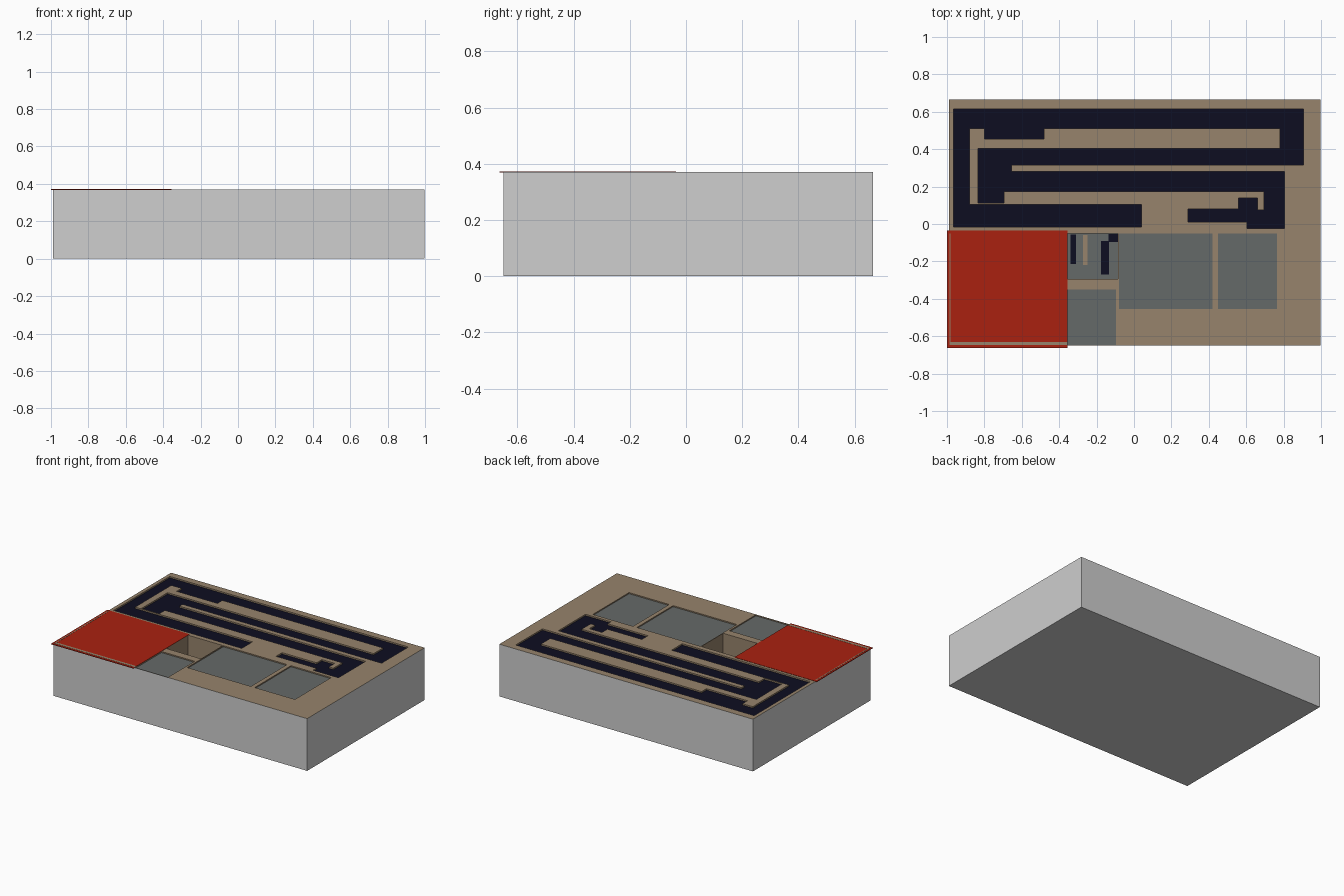
import bpy, bmesh

if "Cube" in bpy.data.objects:
    bpy.data.objects.remove(bpy.data.objects["Cube"])

def mat(name, rgb):
    m = bpy.data.materials.new(name)
    m.diffuse_color = (*rgb, 1)
    m.use_nodes = True
    m.node_tree.nodes["Principled BSDF"].inputs["Base Color"].default_value = m.diffuse_color
    return m

GREY = mat("casing grey", (0.62, 0.62, 0.62))
TAN = mat("tan board", (0.31, 0.23, 0.15))
NAVY = mat("dark navy", (0.004, 0.004, 0.015))
SLATE = mat("slate grey", (0.13, 0.142, 0.138))
RED = mat("red", (0.40, 0.015, 0.005))

X0, X1, Y0, Y1, TOP = -0.99, 0.997, -0.65, 0.665, 0.37

def finish(name, bm, mats):
    me = bpy.data.meshes.new(name)
    bm.to_mesh(me)
    bm.free()
    for m in mats:
        me.materials.append(m)
    ob = bpy.data.objects.new(name, me)
    bpy.context.collection.objects.link(ob)
    return ob

def box(name, x0, x1, y0, y1, z0, z1, m, open_top=False):
    bm = bmesh.new()
    bmesh.ops.create_cube(bm, size=1)
    for v in bm.verts:
        v.co = (x1 if v.co.x > 0 else x0, y1 if v.co.y > 0 else y0, z1 if v.co.z > 0 else z0)
    if open_top:
        bm.normal_update()
        bmesh.ops.delete(bm, geom=[f for f in bm.faces if f.normal.z > 0.5], context='FACES_ONLY')
    return finish(name, bm, [m])

# Outer casing: four sides and the bottom
box("casing", X0, X1, Y0, Y1, 0, TOP, GREY, open_top=True)

# Recesses in the board: winding channel, shallow trays and one deep pit
channel = [
    (-.965, .905, .51, .615), (-.965, -.88, -.015, .615), (-.965, .04, -.015, .105),
    (-.80, -.48, .455, .52), (.78, .905, .315, .615), (-.835, .905, .315, .405),
    (-.835, -.695, .112, .405), (-.835, -.655, .175, .405), (-.835, .805, .175, .28),
    (.695, .805, -.025, .28), (.605, .805, -.025, .075), (.29, .66, .012, .08),
    (.56, .66, .012, .14),
]
trays = [(-.08, .42, -.455, -.05), (.45, .765, -.455, -.05), (-.355, -.095, -.647, -.35)]
pit = (-.355, -.085, -.295, -.05)
recess = [(r, TOP - .01, 1) for r in channel] + [(r, TOP - .008, 2) for r in trays] + [(pit, .22, 2)]

xs = sorted({X0, X1} | {c for r, _, _ in recess for c in r[:2]})
ys = sorted({Y0, Y1} | {c for r, _, _ in recess for c in r[2:]})

def cell(i, j):
    cx, cy = (xs[i] + xs[i + 1]) / 2, (ys[j] + ys[j + 1]) / 2
    for (a, b, c, d), h, k in recess:
        if a < cx < b and c < cy < d:
            return h, k
    return TOP, 0

# Board surface: a floor for each cell, with tan walls where the height steps
bm = bmesh.new()
def quad(pts, k):
    bm.faces.new([bm.verts.new(p) for p in pts]).material_index = k

for i in range(len(xs) - 1):
    for j in range(len(ys) - 1):
        a, b, c, d = xs[i], xs[i + 1], ys[j], ys[j + 1]
        h, k = cell(i, j)
        quad([(a, c, h), (b, c, h), (b, d, h), (a, d, h)], k)
        if i + 2 < len(xs):
            g = cell(i + 1, j)[0]
            if g != h:
                quad([(b, c, h), (b, c, g), (b, d, g), (b, d, h)], 0)
        if j + 2 < len(ys):
            g = cell(i, j + 1)[0]
            if g != h:
                quad([(a, d, h), (b, d, h), (b, d, g), (a, d, g)], 0)
bmesh.ops.remove_doubles(bm, verts=bm.verts, dist=1e-5)
finish("board", bm, [TAN, NAVY, SLATE])

# Red cover plate overhanging the front left corner, with a thin tan rim line
box("red_cover", -1.0, -.355, -.664, -.035, TOP - .002, TOP + .002, RED)
box("front_rim_line", -.985, -.355, -.648, -.63, TOP, TOP + .003, TAN)
box("left_rim_line", -.987, -.98, -.648, -.05, TOP, TOP + .003, TAN)

# Patches on the pit floor
for n, x, y, w, l, m in [("navy", -.325, -.135, .015, .08, NAVY), ("navy", -.155, -.18, .022, .09, NAVY),
                         ("navy", -.11, -.075, .025, .022, NAVY), ("tan", -.26, -.14, .012, .08, TAN)]:
    box(n + "_pit_patch", x - w, x + w, y - l, y + l, .22, .225, m)
